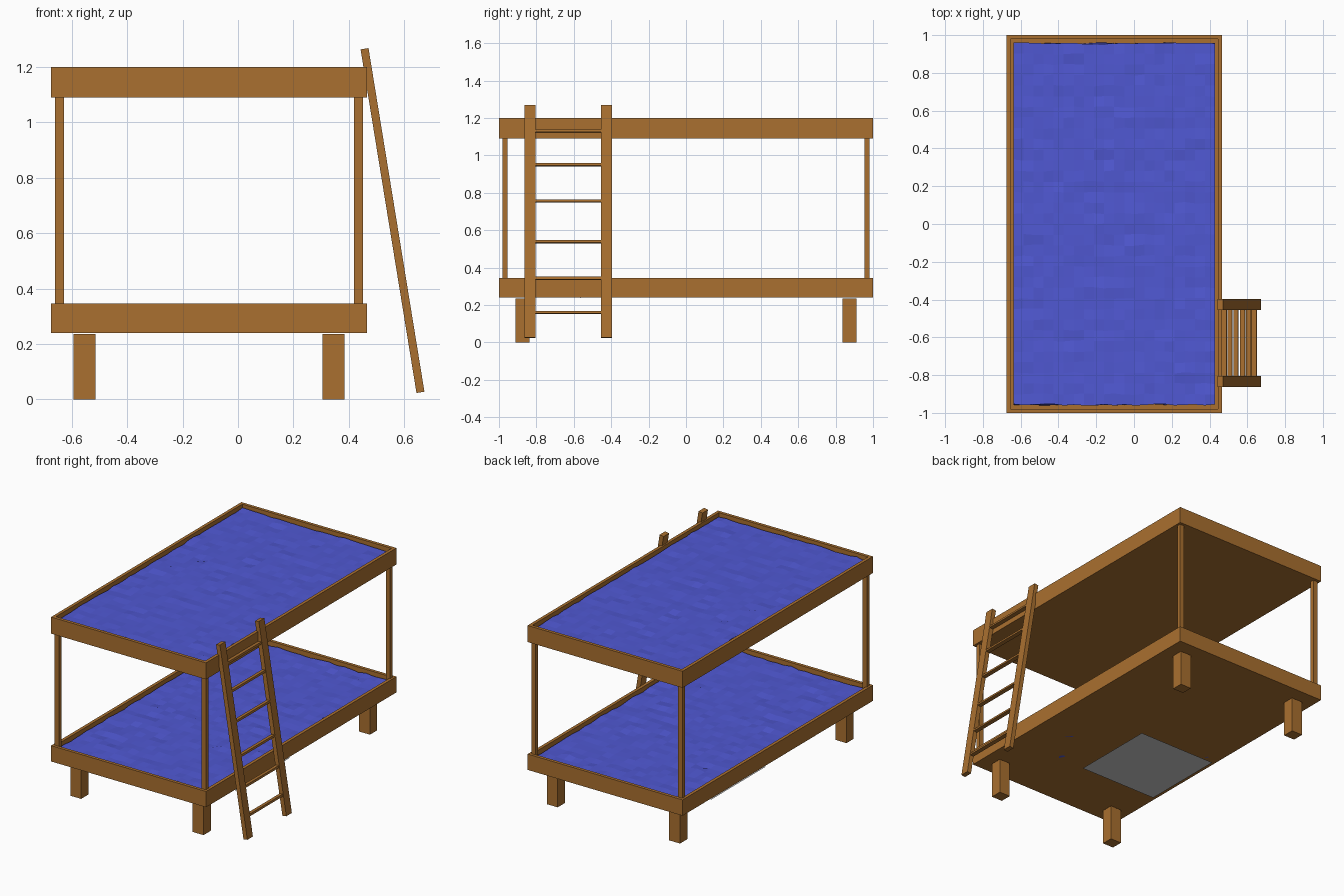
import bpy, bmesh, math, random
from mathutils import Vector, Matrix

if "Cube" in bpy.data.objects:
    bpy.data.objects.remove(bpy.data.objects["Cube"])

random.seed(4)


def material(name, rgb):
    m = bpy.data.materials.new(name)
    m.diffuse_color = (*rgb, 1)
    m.use_nodes = True
    m.node_tree.nodes["Principled BSDF"].inputs["Base Color"].default_value = m.diffuse_color
    return m


WOOD = material("brown wood", (0.40, 0.162, 0.029))
BLUE = material("blue fabric", (0.08, 0.098, 0.65))
GREY = material("light grey", (0.6, 0.6, 0.6))


def finish(name, bm, mat):
    mesh = bpy.data.meshes.new(name)
    bm.to_mesh(mesh)
    bm.free()
    mesh.materials.append(mat)
    ob = bpy.data.objects.new(name, mesh)
    bpy.context.collection.objects.link(ob)
    return ob


def box_bm(lo, hi):
    lo, hi = Vector(lo), Vector(hi)
    bm = bmesh.new()
    size = hi - lo
    bmesh.ops.create_cube(bm, size=1, matrix=Matrix.Translation((lo + hi) / 2)
                          @ Matrix.Diagonal((*size, 1)))
    return bm


def box(name, lo, hi, mat=WOOD):
    return finish(name, box_bm(lo, hi), mat)


X0, X1 = -0.675, 0.465


# Bed frame: shallow open tray with a rim
def bed_frame(name, z0, z1):
    bm = box_bm((X0, -1, z0), (X1, 1, z1))
    top = max(bm.faces, key=lambda f: f.calc_center_median().z)
    bmesh.ops.inset_region(bm, faces=[top], thickness=0.03)
    well = bmesh.ops.extrude_face_region(bm, geom=[top])
    bmesh.ops.delete(bm, geom=[top], context='FACES_ONLY')
    for v in well["geom"]:
        if isinstance(v, bmesh.types.BMVert):
            v.co.z = z0 + 0.008
    bmesh.ops.recalc_face_normals(bm, faces=bm.faces)
    finish(name, bm, WOOD)


# Mattress: finely divided slab with a crumpled surface
def mattress(name, z0, z1, bump):
    bm = box_bm((X0 + 0.036, -0.957, z0), (X1 - 0.036, 0.957, z1))
    for axis, cuts in ((0, 19), (1, 33)):
        edges = [e for e in bm.edges
                 if abs((e.verts[0].co - e.verts[1].co)[axis]) > 0.5]
        bmesh.ops.subdivide_edges(bm, edges=edges, cuts=cuts, use_grid_fill=True)
    for v in bm.verts:
        v.co.z += random.gauss(0, bump)
        v.co.y += random.uniform(-0.004, 0.004)
    finish(name, bm, BLUE)


bed_frame("lower_frame", 0.24, 0.345)
bed_frame("upper_frame", 1.09, 1.20)
mattress("lower_mattress", 0.2465, 0.328, 0.0028)
mattress("upper_mattress", 1.103, 1.184, 0.0025)

# Corner posts and feet
for sx, x, lx in (("left", -0.645, -0.555), ("right", 0.435, 0.345)):
    for sy, s in (("front", -1), ("back", 1)):
        py, ly = s * 0.968, s * 0.874
        box(f"{sy}_{sx}_post", (x - 0.016, py - 0.013, 0.30), (x + 0.016, py + 0.013, 1.10))
        box(f"{sy}_{sx}_foot", (lx - 0.04, ly - 0.038, 0), (lx + 0.04, ly + 0.038, 0.235))

# Square plate on the floor under the bed
bm = bmesh.new()
bmesh.ops.create_grid(bm, x_segments=1, y_segments=1, size=0.285,
                      matrix=Matrix.Translation((-0.105, 0.005, 0.0005)))
finish("floor_plate", bm, GREY)

# Leaning ladder: parts are made upright, then tilted
TOP, FOOT = Vector((0.457, 0, 1.266)), Vector((0.659, 0, 0.025))
LEAN = math.atan2(TOP.x - FOOT.x, TOP.z - FOOT.z)


def tilted_box(name, centre, size):
    ob = box(name, [-s / 2 for s in size], [s / 2 for s in size])
    ob.location = centre
    ob.rotation_euler.y = LEAN


mid = (TOP + FOOT) / 2
for name, y in (("front", -0.834), ("back", -0.425)):
    tilted_box(f"{name}_ladder_rail", (mid.x, y, mid.z), (0.029, 0.058, (TOP - FOOT).length))
for i, z in enumerate((0.16, 0.342, 0.538, 0.756, 0.95, 1.13)):
    c = FOOT.lerp(TOP, (z - FOOT.z) / (TOP.z - FOOT.z))
    tilted_box(f"ladder_rung_{i + 1}", (c.x, -0.63, z), (0.026, 0.37, 0.014))
